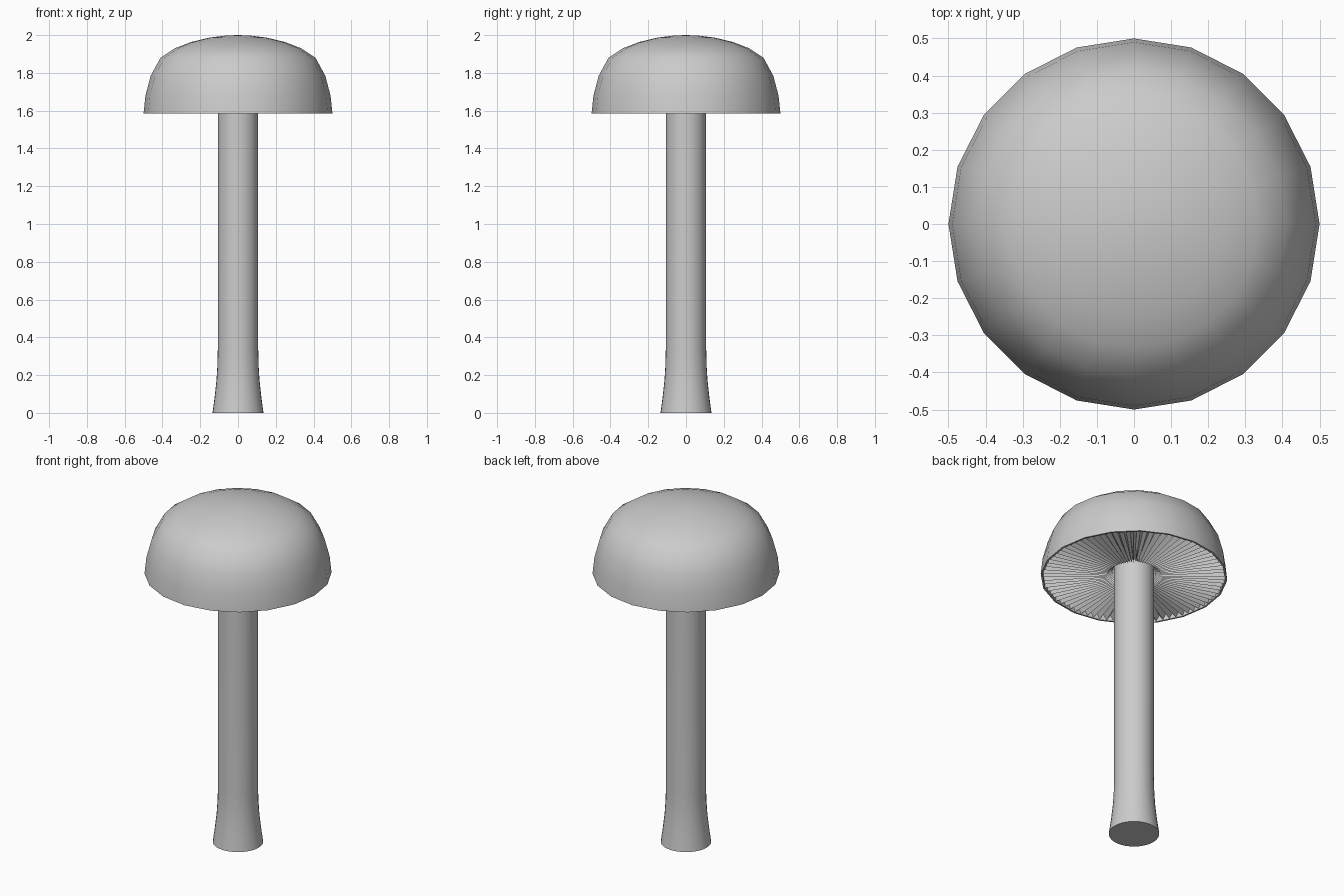
import bpy, bmesh, math

if "Cube" in bpy.data.objects:
    bpy.data.objects.remove(bpy.data.objects["Cube"])

def finish(name, bm, angle):
    bmesh.ops.recalc_face_normals(bm, faces=bm.faces)
    me = bpy.data.meshes.new(name)
    bm.to_mesh(me)
    bm.free()
    ob = bpy.data.objects.new(name, me)
    bpy.context.collection.objects.link(ob)
    bpy.ops.object.select_all(action='DESELECT')
    ob.select_set(True)
    bpy.context.view_layer.objects.active = ob
    if angle:
        bpy.ops.object.shade_smooth_by_angle(angle=math.radians(angle))
    return ob

def lathe(name, profile, sides, angle=50):
    """Revolve (radius, z) points about z; zero radius makes a pole."""
    bm = bmesh.new()
    rings = []
    for r, z in profile:
        n = sides if r > 0 else 1
        rings.append([bm.verts.new((r * math.cos(math.tau * i / sides),
                                    r * math.sin(math.tau * i / sides), z)) for i in range(n)])
    for a, b in zip(rings, rings[1:]):
        for i in range(sides):
            j = (i + 1) % sides
            quad = [a[i % len(a)], a[j % len(a)], b[j % len(b)], b[i % len(b)]]
            bm.faces.new(list(dict.fromkeys(quad)))
    return finish(name, bm, angle)

# Stem with flared foot
lathe("stem", [(0, 0), (0.135, 0), (0.124, 0.08), (0.114, 0.17), (0.109, 0.25),
               (0.107, 0.34), (0.107, 1.66), (0, 1.66)], 32)

# Domed cap with a thin lip turning inward
CAP_SIDES = 20
lathe("cap", [(0.485, 1.64), (0.49, 1.585), (0.5, 1.585), (0.49, 1.68), (0.462, 1.785),
              (0.41, 1.88), (0.335, 1.93), (0.25, 1.963), (0.15, 1.987),
              (0.06, 1.998), (0, 2.0)], CAP_SIDES)

# Pleated gills under the cap, following its polygonal rim
GILLS = 80
step = math.tau / CAP_SIDES
bm = bmesh.new()
spokes = []
for i in range(GILLS * 2):
    t = math.tau * i / (GILLS * 2)
    rim = 0.491 * math.cos(step / 2) / math.cos(t % step - step / 2)
    lift = 0.03 * (i % 2)
    pts = [(rim, 1.588 + lift), (0.15, 1.59 + lift), (0.12, 1.62 + lift / 2), (0.1, 1.65)]
    spokes.append([bm.verts.new((r * math.cos(t), r * math.sin(t), z)) for r, z in pts])
for a, b in zip(spokes, spokes[1:] + spokes[:1]):
    for k in range(3):
        bm.faces.new((a[k], a[k + 1], b[k + 1], b[k]))
finish("gills", bm, 0)
